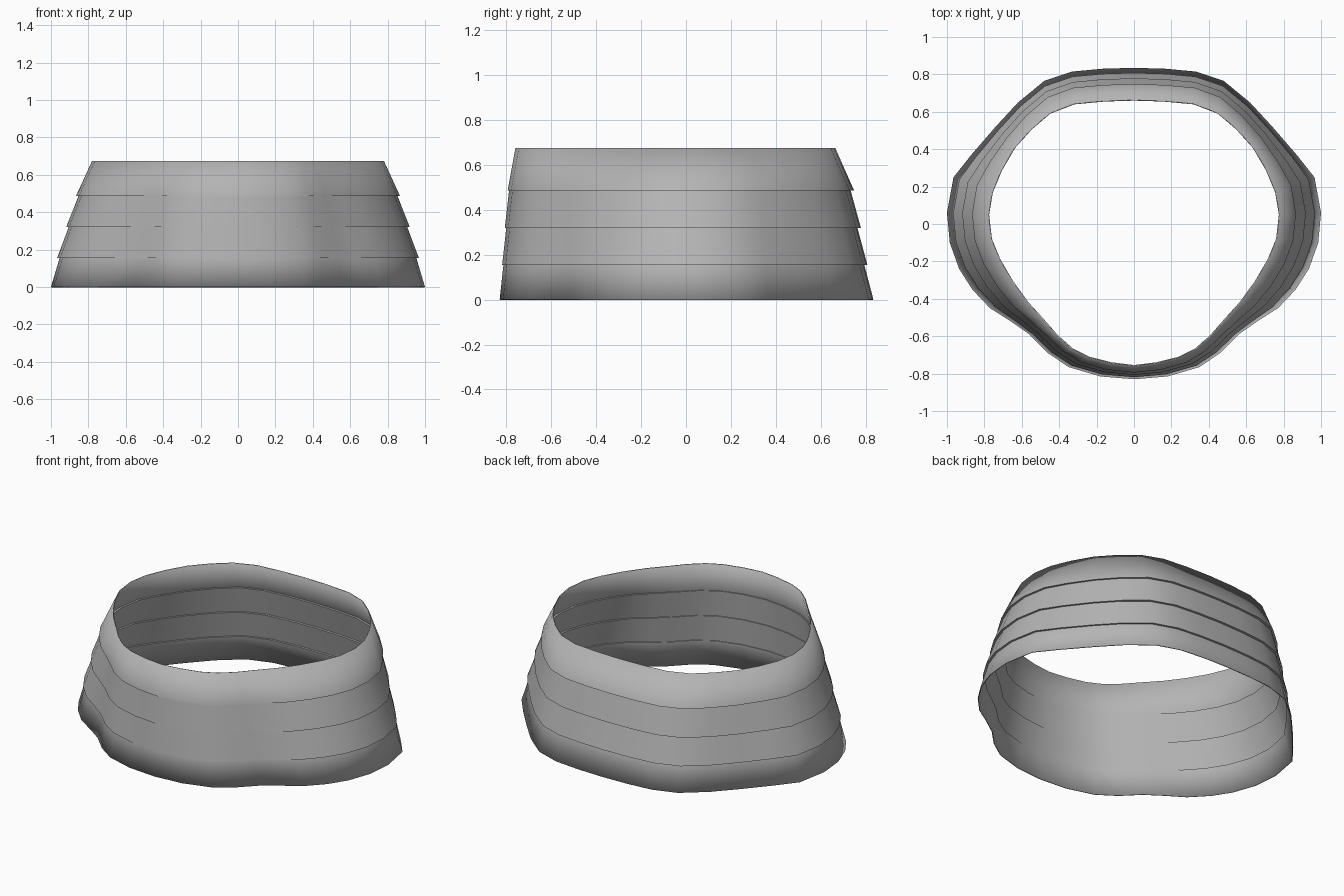
import bpy
import bmesh

cube = bpy.data.objects.get("Cube")
if cube:
    bpy.data.objects.remove(cube, do_unlink=True)

# Grey rubber
grey = bpy.data.materials.new("rubber_grey")
grey.use_nodes = True
colour = (0.45, 0.455, 0.45, 1)
grey.diffuse_color = colour
grey.node_tree.nodes["Principled BSDF"].inputs["Base Color"].default_value = colour

# Half outlines from the back centre round to the front centre
BASE = [(0, .835), (.17, .83), (.33, .815), (.48, .765), (.62, .65),
        (.74, .52), (.87, .37), (.965, .25), (1, .06), (.985, -.1),
        (.935, -.24), (.865, -.35), (.77, -.45), (.66, -.52), (.56, -.59),
        (.46, -.69), (.35, -.765), (.18, -.815), (0, -.83)]
RIM = [(0, .665), (.16, .66), (.32, .645), (.45, .595), (.55, .51),
       (.64, .41), (.71, .29), (.76, .17), (.78, .05), (.765, -.08),
       (.72, -.19), (.65, -.31), (.57, -.42), (.48, -.52), (.41, -.6),
       (.33, -.67), (.24, -.715), (.12, -.745), (0, -.76)]

# Height and taper in x and y: each band flares out over the one below
LEVELS = [(0, 0, 0),
          (.155, .21, .24), (.155, .15, .16),
          (.32, .43, .42), (.32, .37, .33),
          (.487, .67, .6), (.487, .61, .51),
          (.675, 1, 1)]


def ring(bm, z, tx, ty):
    half = [(a[0] + (b[0] - a[0]) * tx, a[1] + (b[1] - a[1]) * ty)
            for a, b in zip(BASE, RIM)]
    outline = half + [(-x, y) for x, y in half[-2:0:-1]]
    return [bm.verts.new((x, y, z)) for x, y in outline]


# Stepped skirt of four overlapping bands
bm = bmesh.new()
rings = [ring(bm, *level) for level in LEVELS]
for low, high in zip(rings, rings[1:]):
    n = len(low)
    for i in range(n):
        j = (i + 1) % n
        bm.faces.new((low[j], low[i], high[i], high[j]))
mesh = bpy.data.meshes.new("stepped_skirt")
bm.to_mesh(mesh)
bm.free()
mesh.materials.append(grey)
skirt = bpy.data.objects.new("stepped_skirt", mesh)
bpy.context.collection.objects.link(skirt)

# Smooth sides with crisp steps and a thin wall
bpy.context.view_layer.objects.active = skirt
skirt.select_set(True)
bpy.ops.object.shade_smooth_by_angle(angle=0.6)
wall = skirt.modifiers.new("wall", 'SOLIDIFY')
wall.thickness = 0.006
wall.offset = -1
